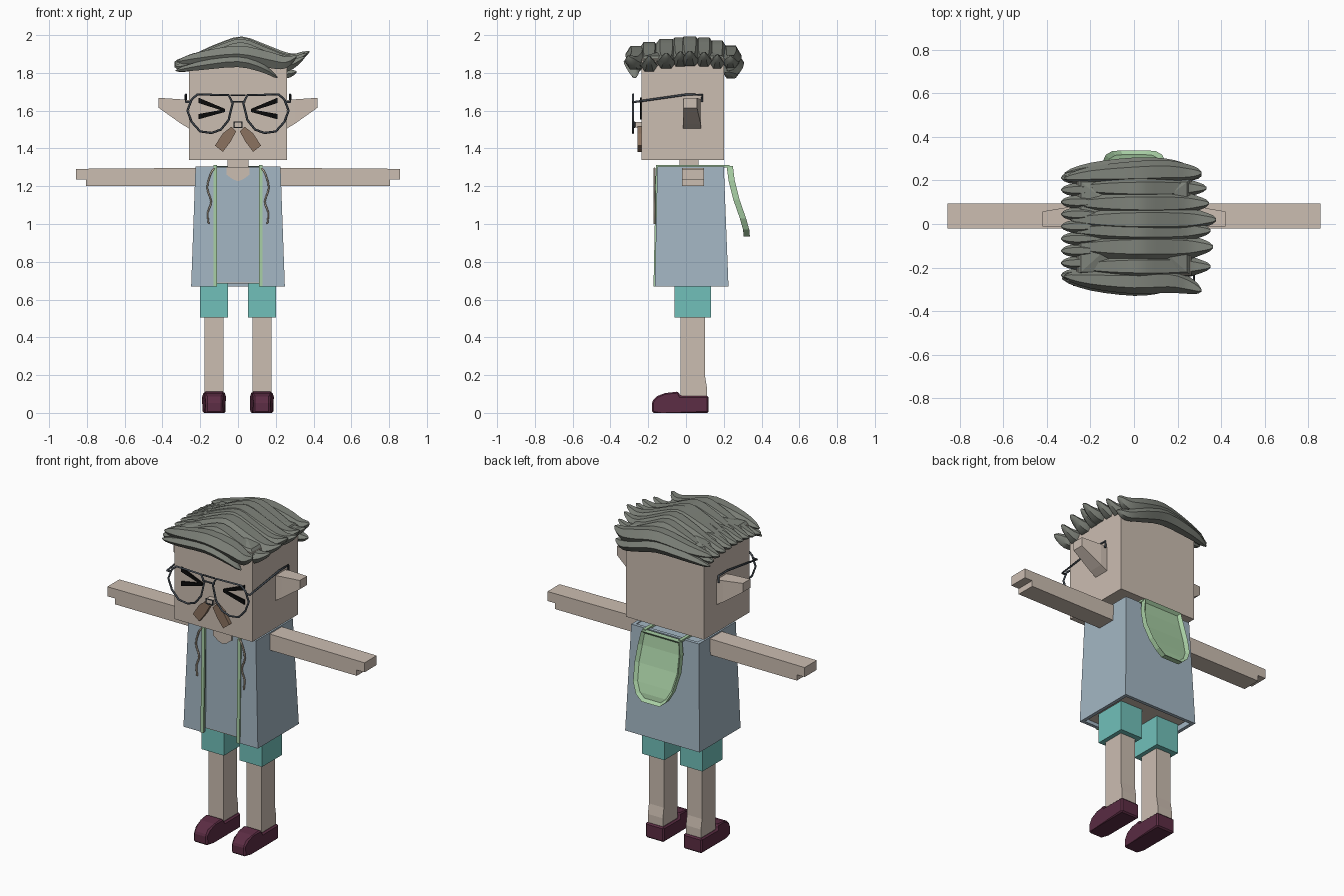
import bpy, bmesh, math
from mathutils import Vector

if "Cube" in bpy.data.objects:
    bpy.data.objects.remove(bpy.data.objects["Cube"])


def colour(name, r, g, b):
    m = bpy.data.materials.new(name)
    m.use_nodes = True
    m.diffuse_color = (r, g, b, 1)
    m.node_tree.nodes["Principled BSDF"].inputs["Base Color"].default_value = (r, g, b, 1)
    return m


SKIN = colour("skin", .60, .51, .44)
VEST = colour("pale blue cloth", .37, .47, .55)
GREEN = colour("soft green", .39, .62, .37)
TEAL = colour("teal cloth", .165, .53, .49)
SHOE = colour("plum leather", .107, .026, .058)
BLACK = colour("black", .003, .003, .003)
METAL = colour("dark metal", .053, .065, .08)
BROWN = colour("brown hair", .26, .17, .115)
GREY = colour("grey hair", .21, .225, .195)
CORD = colour("cream cord", .62, .52, .40)


def finish(name, bm, mat, smooth=None):
    bmesh.ops.recalc_face_normals(bm, faces=bm.faces)
    me = bpy.data.meshes.new(name)
    bm.to_mesh(me)
    bm.free()
    ob = bpy.data.objects.new(name, me)
    bpy.context.collection.objects.link(ob)
    me.materials.append(mat)
    if smooth:
        bpy.context.view_layer.objects.active = ob
        ob.select_set(True)
        bpy.ops.object.shade_smooth_by_angle(angle=math.radians(smooth))
        ob.select_set(False)
    return ob


def loft(name, rings, mat, smooth=None):
    """Closed skin through rings that share one point count."""
    bm = bmesh.new()
    vs = [[bm.verts.new(p) for p in ring] for ring in rings]
    n = len(vs[0])
    for a, b in zip(vs, vs[1:]):
        for i in range(n):
            bm.faces.new((a[i], a[(i + 1) % n], b[(i + 1) % n], b[i]))
    bm.faces.new(vs[0])
    bm.faces.new(vs[-1])
    return finish(name, bm, mat, smooth)


def box(name, x, y, z, mat):
    corners = [(x[0], y[0]), (x[1], y[0]), (x[1], y[1]), (x[0], y[1])]
    return loft(name, [[(a, b, h) for a, b in corners] for h in z], mat)


def prism_x(name, yz, x, mat):
    return loft(name, [[(a, b, c) for b, c in yz] for a in x], mat)


def prism_y(name, xz, y, mat):
    return loft(name, [[(a, b, c) for a, c in xz] for b in y], mat)


def tube(name, pts, r, mat, cyclic=False):
    cu = bpy.data.curves.new(name, 'CURVE')
    cu.dimensions = '3D'
    cu.bevel_depth = r
    cu.bevel_resolution = 1
    cu.use_fill_caps = True
    sp = cu.splines.new('POLY')
    sp.points.add(len(pts) - 1)
    for p, co in zip(sp.points, pts):
        p.co = (*co, 1)
    sp.use_cyclic_u = cyclic
    cu.materials.append(mat)
    ob = bpy.data.objects.new(name, cu)
    bpy.context.collection.objects.link(ob)
    return ob


def catmull(pts, steps=3):
    pts = [Vector(p) for p in pts]
    ext = [pts[0]] + pts + [pts[-1]]
    out = []
    for a, b, c, d in zip(ext, ext[1:], ext[2:], ext[3:]):
        for i in range(steps):
            t = i / steps
            out.append(b + (c - a) * t / 2 + (2 * a - 5 * b + 4 * c - d) * t * t / 2
                       + (3 * b - a - 3 * c + d) * t ** 3 / 2)
    return out + [pts[-1]]


def lock(name, path, width, height):
    """Six-sided hair lock, pointed at both ends."""
    spine = catmull(path)
    rings = []
    for i, p in enumerate(spine):
        t = i / (len(spine) - 1)
        f = .1 + .9 * math.sin(math.pi * t) ** .75
        rings.append([p + Vector((0, width * f * math.cos(k * math.pi / 3),
                                  height * f * math.sin(k * math.pi / 3))) for k in range(6)])
    return loft(name, rings, GREY, 40)


# Head and neck
box("head", (-.26, .26), (-.235, .2), (1.34, 1.875), SKIN)
box("neck", (-.055, .055), (-.035, .065), (1.25, 1.36), SKIN)
box("nose", (-.022, .022), (-.27, -.23), (1.512, 1.54), SKIN)
tube("nose_outline", [(x, -.272, z) for x, z in
     ((-.022, 1.512), (.022, 1.512), (.022, 1.54), (-.022, 1.54))], .004, METAL, True)

# Torso core, open vest and neckline
box("shirt", (-.215, .215), (-.142, .19), (.69, 1.3), VEST)
bottom = box("shirt_underside", (-.21, .21), (-.14, .19), (.685, .69), SKIN)
rings = []
for z, w, f, b in ((.668, .248, -.165, .225), (1.305, .225, -.152, .2)):
    outer = [(-.115, f), (-w, f), (-w, b), (w, b), (w, f), (.115, f)]
    t = .02
    inner = [(.115, f + t), (w - t, f + t), (w - t, b - t),
             (t - w, b - t), (t - w, f + t), (-.115, f + t)]
    rings.append([(x, y, z) for x, y in outer + inner])
loft("vest", rings, VEST)
prism_y("neckline", [(-.062, 1.302), (.062, 1.302), (.062, 1.262), (.03, 1.238),
                     (0, 1.226), (-.03, 1.238), (-.062, 1.262)], (-.149, -.13), SKIN)

for s, side in ((1, "left"), (-1, "right")):
    # Arms, with a stepped hand
    prism_y(side + "_arm", [(s * x, z) for x, z in ((.2, 1.2), (.805, 1.2), (.805, 1.235),
            (.857, 1.235), (.857, 1.292), (.2, 1.297))], (-.02, .095), SKIN)
    # Ears
    rings = [[(s * x, y0, z0), (s * x, y1, z0), (s * x, y1, z1), (s * x, y0, z1)]
             for x, y0, y1, z0, z1 in ((.25, -.015, .08, 1.5, 1.655), (.3, -.015, .078, 1.53, 1.66),
                                       (.42, -.012, .058, 1.615, 1.668))]
    loft(side + "_ear", rings, SKIN)
    # Legs, shorts and shoes
    def span(a, b):
        return (s * a, s * b)
    prism_x(side + "_leg", [(-.03, .05), (.11, .05), (.11, .14), (.1, .2), (.1, .6), (-.03, .6)],
            span(.077, .177), SKIN)
    box(side + "_shorts", span(.052, .202), (-.06, .132), (.505, .72), TEAL)
    shoe = prism_x(side + "_shoe", [(-.18, 0), (-.13, 0), (.12, 0), (.12, .09), (-.03, .09),
                   (-.04, .113), (-.11, .105), (-.155, .088), (-.18, .06)], span(.065, .188), SHOE)
    for v in shoe.data.vertices:
        k = .72 if v.co.y < -.14 else .88 if v.co.z > .1 else 1
        v.co.x = s * .1265 + (v.co.x - s * .1265) * k
    bev = shoe.modifiers.new("soft edges", 'BEVEL')
    bev.width = .008

    # Strap up the front and over the shoulder, with a loose cord
    prism_x(side + "_strap", [(-.172, .668), (-.159, 1.312), (.23, 1.312), (.23, 1.3),
            (-.147, 1.3), (-.16, .668)], span(.11, .13), GREEN)
    cord = [(.125, 1.295), (.145, 1.265), (.163, 1.19), (.142, 1.12), (.16, 1.06), (.155, 1.0)]
    tube(side + "_cord", catmull([(s * x, -.167, z) for x, z in cord]), .005, CORD)

    # Squeezed eye: two wedge plates
    for part, z0, z1 in (("upper", 1.655, 1.603), ("lower", 1.568, 1.6)):
        prism_y(side + "_eye_" + part, [(s * .21, z0 - .014), (s * .07, z1 - .007),
                (s * .07, z1 + .007), (s * .21, z0 + .014)], (-.243, -.234), BLACK)
    # Moustache half
    prism_y(side + "_moustache", [(s * x, z) for x, z in ((.035, 1.515), (.01, 1.49), (.04, 1.435),
            (.08, 1.382), (.122, 1.415), (.08, 1.48))], (-.256, -.23), BROWN)

    # Spectacles
    rim = [(.245, 1.66), (.215, 1.686), (.05, 1.682), (.028, 1.64), (.05, 1.55),
           (.09, 1.5), (.14, 1.482), (.2, 1.49), (.245, 1.54), (.268, 1.6)]
    tube(side + "_rim", [(s * x, -.28, z) for x, z in rim], .006, METAL, True)
    tube(side + "_temple", [(s * .25, -.28, 1.645), (s * .276, -.28, 1.645), (s * .276, 0, 1.685),
                            (s * .276, .085, 1.685), (s * .276, .085, 1.645)], .006, METAL)
for z in (1.682, 1.648):
    tube("bridge", [(-.04, -.28, z), (.04, -.28, z)], .005, METAL)

# Hood hanging at the back: a thick tongue with a raised lip
bm = bmesh.new()
rows = [(.215, 1.308, .125), (.225, 1.23, .14), (.25, 1.13, .145), (.285, 1.03, .13),
        (.302, .97, .1), (.305, .935, .06)]
lay = [[[bm.verts.new((x, y + d, z)) for x in (-w, w)] for y, z, w in rows] for d in (0, .033)]
back = []
for k in (0, 1):
    for a, b in zip(lay[k], lay[k][1:]):
        f = bm.faces.new((a[0], b[0], b[1], a[1]))
        if k:
            back.append(f)
for i in range(len(rows) - 1):
    for c in (0, 1):
        bm.faces.new((lay[0][i][c], lay[0][i + 1][c], lay[1][i + 1][c], lay[1][i][c]))
for i in (0, -1):
    bm.faces.new((lay[0][i][0], lay[0][i][1], lay[1][i][1], lay[1][i][0]))
bmesh.ops.recalc_face_normals(bm, faces=bm.faces)
bmesh.ops.inset_region(bm, faces=back, thickness=.018, depth=-.018)
finish("hood", bm, GREEN)

# Hair: crown filler, long swept locks, short locks on one side
loft("hair_crown", [[(x * k, y * k, z) for x, y in ((-.265, -.24), (.265, -.24), (.265, .21), (-.265, .21))]
                    for z, k in ((1.865, 1), (1.89, .92), (1.925, .4))], GREY)
swept = [(-.29, 1.865), (-.2, 1.89), (-.1, 1.922), (.02, 1.95), (.15, 1.905),
         (.25, 1.872), (.31, 1.878), (.37, 1.912)]
for i, (y, drop, reach, w) in enumerate(((-.195, .03, .95, .06), (-.105, .012, .98, .068),
        (-.03, .004, .95, .06), (.02, 0, 1.02, .065), (.095, .006, .93, .06), (.165, .02, .9, .055))):
    lock("long_lock_%d" % i, [(x * (reach if x > 0 else 1), y, z - drop) for x, z in swept], w, .05)
lock("front_lock", [(-.32, -.24, 1.86), (-.2, -.255, 1.88), (0, -.265, 1.9), (.16, -.26, 1.87),
                    (.25, -.28, 1.855), (.31, -.305, 1.885)], .058, .052)
lock("fringe_lock", [(-.33, -.25, 1.812), (-.2, -.27, 1.838), (0, -.285, 1.86), (.13, -.28, 1.825),
                     (.21, -.27, 1.775)], .045, .034)
lock("back_lock", [(-.32, .21, 1.86), (-.2, .225, 1.87), (0, .235, 1.9), (.15, .24, 1.875),
                   (.25, .235, 1.86), (.31, .235, 1.885)], .055, .055)
lock("nape_lock", [(-.32, .23, 1.81), (-.2, .245, 1.84), (0, .255, 1.86), (.15, .25, 1.825),
                   (.25, .235, 1.795), (.31, .225, 1.805)], .052, .042)
for i in range(9):
    y = -.235 + i * .056
    d = .45 * y * y
    lock("short_lock_%d" % i, [(-.16, y, 1.905 - d), (-.23, y, 1.885 - d), (-.29, y, 1.862 - d),
                               (-.335, y, 1.857 - d)], .03, .026)
